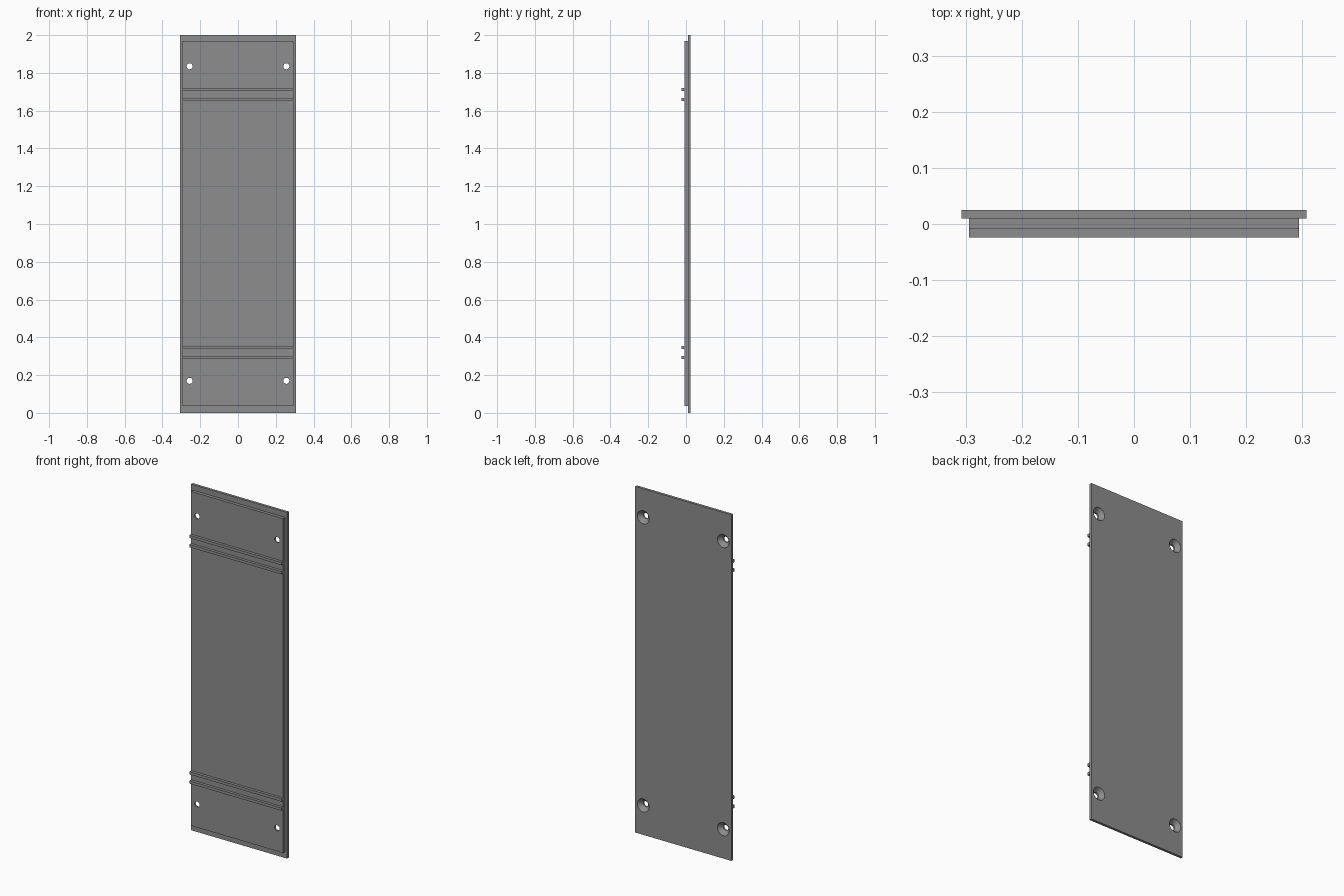
import bpy, bmesh, math

if "Cube" in bpy.data.objects:
    bpy.data.objects.remove(bpy.data.objects["Cube"])

grey = bpy.data.materials.new("mid grey")
grey.diffuse_color = (0.27, 0.27, 0.27, 1)
grey.use_nodes = True
grey.node_tree.nodes["Principled BSDF"].inputs["Base Color"].default_value = grey.diffuse_color


def add_object(name, bm):
    mesh = bpy.data.meshes.new(name)
    bmesh.ops.recalc_face_normals(bm, faces=bm.faces)
    bm.to_mesh(mesh)
    bm.free()
    obj = bpy.data.objects.new(name, mesh)
    bpy.context.collection.objects.link(obj)
    mesh.materials.append(grey)
    return obj


def box(name, half_x, y0, y1, z0, z1):
    bm = bmesh.new()
    bmesh.ops.create_cube(bm, size=1)
    for v in bm.verts:
        v.co = (v.co.x * 2 * half_x,
                (y0 + y1) / 2 + v.co.y * (y1 - y0),
                (z0 + z1) / 2 + v.co.z * (z1 - z0))
    return add_object(name, bm)


def countersink(name, x, z, sides=32):
    """Turned cutter: straight bore at the front, cone opening to the back."""
    profile = [(0.016, -0.05), (0.016, 0.002), (0.038, 0.0245), (0.038, 0.05)]
    bm = bmesh.new()
    rings = []
    for r, y in profile:
        rings.append([bm.verts.new((x + r * math.cos(2 * math.pi * i / sides), y,
                                    z + r * math.sin(2 * math.pi * i / sides)))
                      for i in range(sides)])
    for a, b in zip(rings, rings[1:]):
        for i in range(sides):
            j = (i + 1) % sides
            bm.faces.new((a[i], a[j], b[j], b[i]))
    bm.faces.new(rings[0])
    bm.faces.new(rings[-1])
    return add_object(name, bm)


def combine(target, other, operation):
    mod = target.modifiers.new(operation.lower(), 'BOOLEAN')
    mod.operation = operation
    mod.solver = 'EXACT'
    mod.object = other
    bpy.context.view_layer.objects.active = target
    bpy.ops.object.modifier_apply(modifier=mod.name)
    bpy.data.objects.remove(other)


# Back plate with the narrower raised panel on its front
plate = box("cover_plate", 0.307, 0.01, 0.025, 0.0, 2.0)
combine(plate, box("raised_panel", 0.294, -0.008, 0.018, 0.036, 1.968), 'UNION')

# Two pairs of cross ribs
for z in (0.294, 0.347, 1.66, 1.713):
    combine(plate, box("rib", 0.294, -0.024, 0.0, z - 0.008, z + 0.008), 'UNION')

# Four countersunk screw holes
for x in (-0.256, 0.256):
    for z in (0.17, 1.835):
        combine(plate, countersink("screw_hole", x, z), 'DIFFERENCE')

# Round hole walls, crisp edges elsewhere
bpy.ops.object.select_all(action='DESELECT')
plate.select_set(True)
bpy.context.view_layer.objects.active = plate
bpy.ops.object.shade_smooth_by_angle(angle=math.radians(30))
